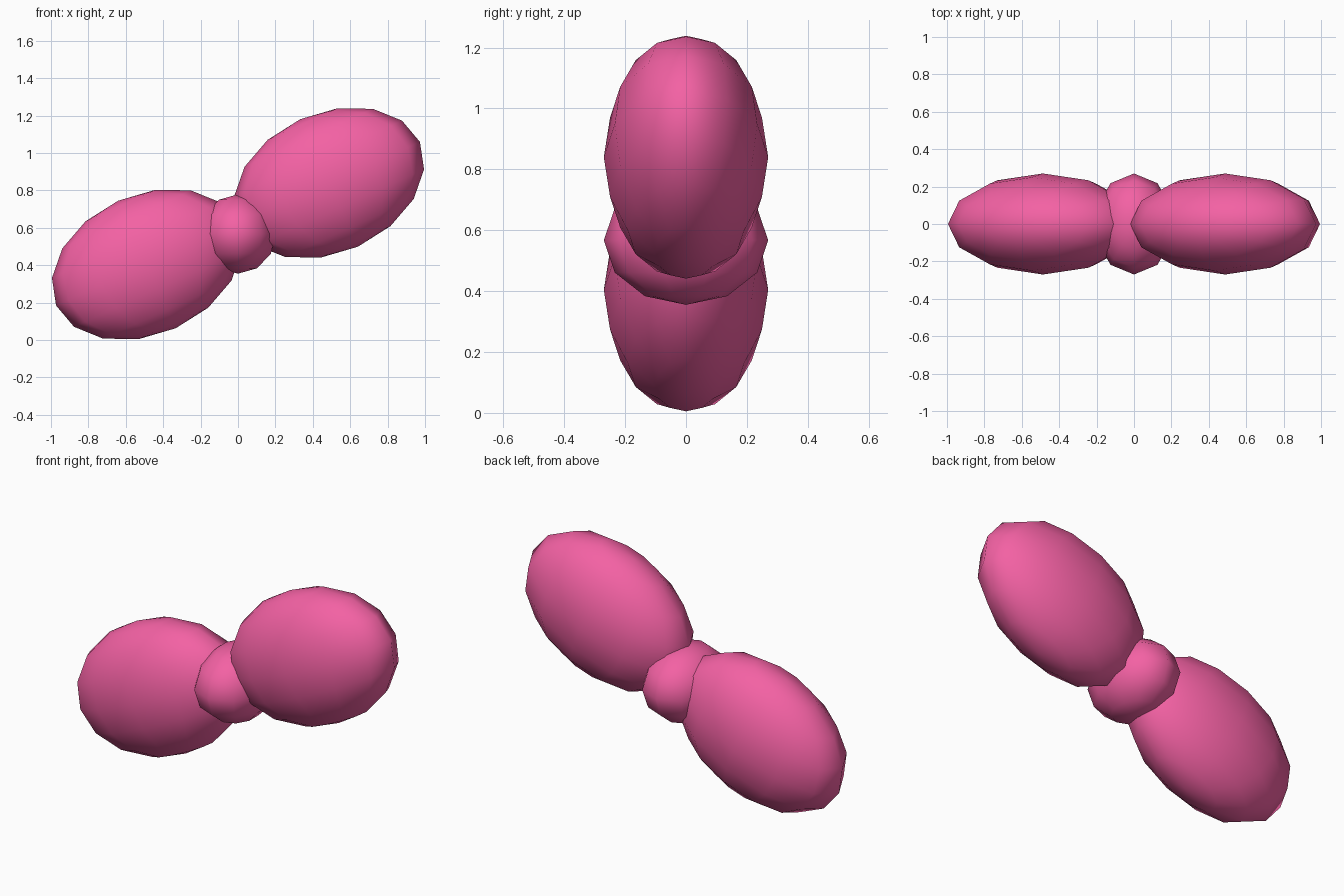
import bpy
import math

if "Cube" in bpy.data.objects:
    bpy.data.objects.remove(bpy.data.objects["Cube"])

pink = bpy.data.materials.new("pink")
pink.diffuse_color = (0.9, 0.12, 0.37, 1)
pink.use_nodes = True
pink.node_tree.nodes["Principled BSDF"].inputs["Base Color"].default_value = pink.diffuse_color


def ellipsoid(name, segments, rings, centre, radii, tilt=0):
    bpy.ops.mesh.primitive_uv_sphere_add(
        segments=segments, ring_count=rings, radius=1,
        location=centre, rotation=(0, -math.radians(tilt), 0))
    ob = bpy.context.object
    ob.name = name
    ob.scale = radii
    ob.data.materials.append(pink)
    bpy.ops.object.shade_smooth()
    return ob


# Two tilted loops of the bow
for name, x, z in (("left_loop", -0.487, 0.404), ("right_loop", 0.487, 0.84)):
    ellipsoid(name, 12, 8, (x, 0, z), (0.533, 0.27, 0.374), 24.3)

# Central knot
ellipsoid("knot", 10, 6, (0, 0, 0.567), (0.213, 0.27, 0.212))
